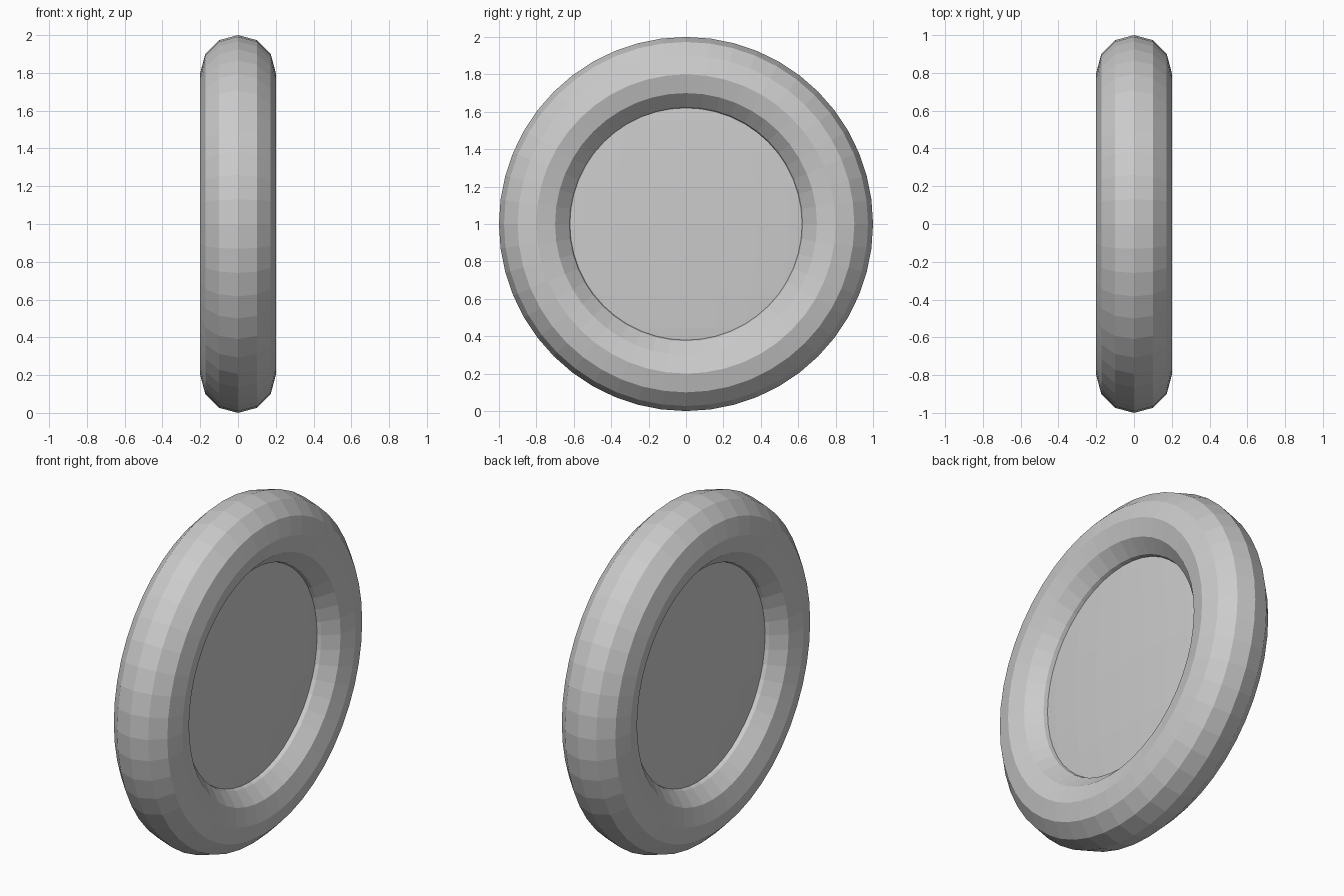
import bpy
from math import radians

if "Cube" in bpy.data.objects:
    bpy.data.objects.remove(bpy.data.objects["Cube"])

# Outer ring, axis along x
bpy.ops.mesh.primitive_torus_add(major_radius=0.8, minor_radius=0.2,
                                 major_segments=48, minor_segments=12,
                                 location=(0, 0, 1),
                                 rotation=(0, radians(90), 0))
bpy.context.object.name = "outer_ring"

# Slightly domed centre panel, its rim buried inside the ring
bpy.ops.mesh.primitive_uv_sphere_add(segments=32, ring_count=16, radius=1.0,
                                     location=(0, 0, 1))
panel = bpy.context.object
panel.name = "centre_panel"
panel.scale = (0.1, 0.995, 0.995)
